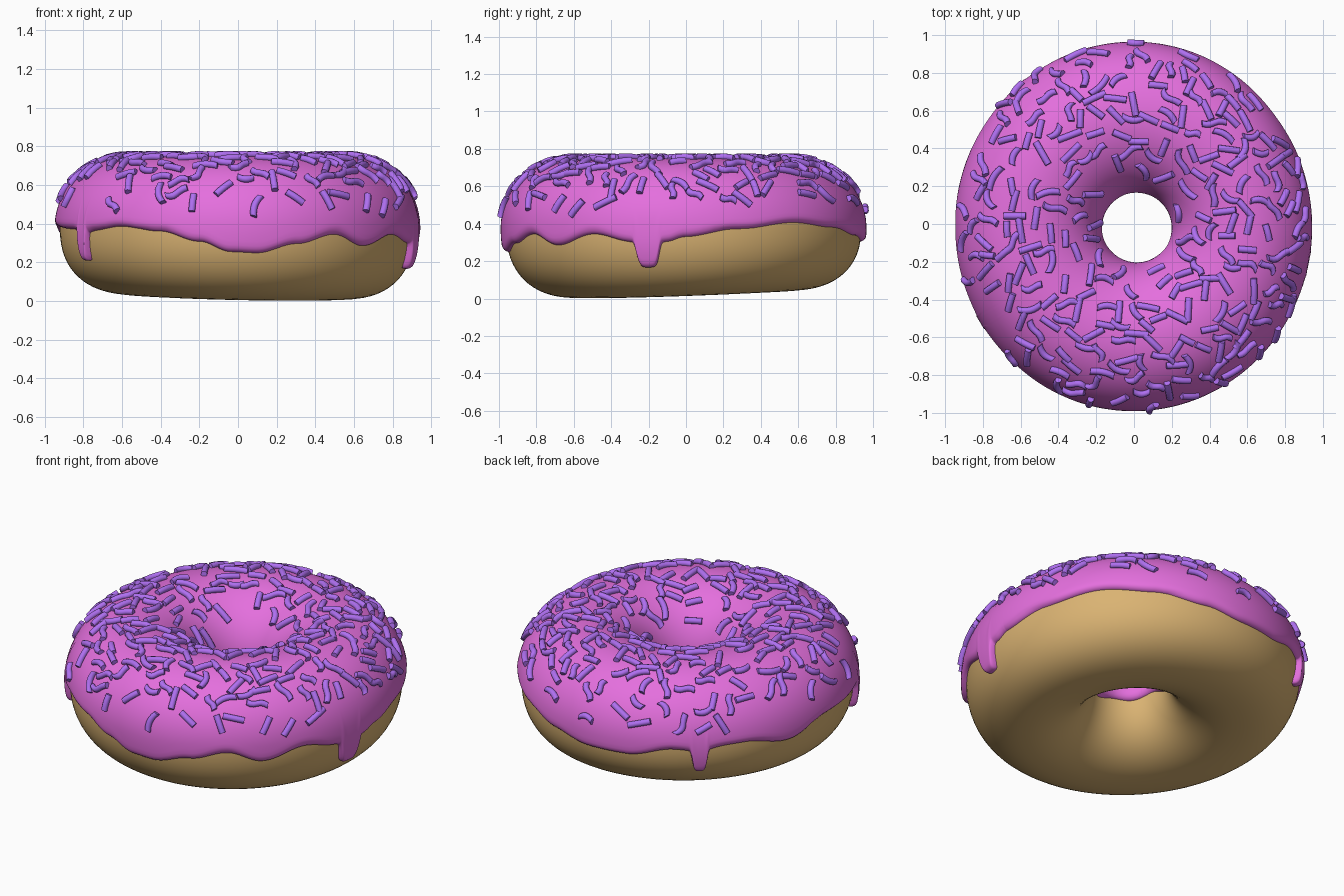
import bpy, bmesh, math, random
from mathutils import Vector

if "Cube" in bpy.data.objects:
    bpy.data.objects.remove(bpy.data.objects["Cube"])

random.seed(7)
ZC, TOP = 0.375, 0.346
CENTER, HOLE_SHIFT = Vector((-0.003, -0.013, 0)), Vector((0.018, -0.006, 0))
POW_UP, POW_LOW = 2.05, 2.3
THICK = 0.028


def material(name, color):
    m = bpy.data.materials.new(name)
    m.diffuse_color = (*color, 1)
    m.use_nodes = True
    m.node_tree.nodes["Principled BSDF"].inputs["Base Color"].default_value = m.diffuse_color
    return m


def add_object(name, bm, mat):
    bmesh.ops.recalc_face_normals(bm, faces=bm.faces)
    me = bpy.data.meshes.new(name)
    bm.to_mesh(me)
    bm.free()
    ob = bpy.data.objects.new(name, me)
    bpy.context.collection.objects.link(ob)
    me.materials.append(mat)
    bpy.context.view_layer.objects.active = ob
    bpy.ops.object.select_all(action='DESELECT')
    ob.select_set(True)
    bpy.ops.object.shade_smooth_by_angle(angle=math.radians(50))
    return ob


def spow(v, p):
    return math.copysign(abs(v) ** p, v)


def ring_point(th, ph):
    """Dough surface: slightly oval ring with a squarish outer side."""
    outer = 1 / math.hypot(math.cos(th) / 0.918, math.sin(th) / 0.95)
    inner = 0.212
    rc, a = (outer + inner) / 2, (outer - inner) / 2
    c, s = math.cos(ph), math.sin(ph)
    pw = POW_UP if s > 0 else POW_LOW
    r = rc + a * (spow(c, 2 / pw) if c > 0 else c)
    lift = 0.025 + 0.02 * math.sin(th) - 0.012 * math.cos(th)
    b = TOP if s > 0 else ZC - lift
    z = ZC + b * spow(s, 2 / pw)
    shift = HOLE_SHIFT * ((outer - r) / (outer - inner))
    return CENTER + shift + Vector((r * math.cos(th), r * math.sin(th), z))


def frame(th, ph):
    """Point, ring tangent, profile tangent and outward normal."""
    e = 0.02
    t = (ring_point(th + e, ph) - ring_point(th - e, ph)).normalized()
    u = (ring_point(th, ph + e) - ring_point(th, ph - e)).normalized()
    return ring_point(th, ph), t, u, t.cross(u).normalized()


def grid(bm, rows, close_rows):
    """Skin a list of vertex rows; the rows themselves form a loop."""
    vs = [[bm.verts.new(p) for p in row] for row in rows]
    n, m = len(vs), len(vs[0])
    for i in range(n):
        for j in range(m if close_rows else m - 1):
            k, l = (i + 1) % n, (j + 1) % m
            bm.faces.new((vs[i][j], vs[k][j], vs[k][l], vs[i][l]))


# Icing rim height around the ring: (degrees, z)
RIM = [(0, .33), (18, .37), (39, .405), (57, .38), (75, .335), (90, .30), (104, .30),
       (120, .355), (145, .37), (162, .32), (180, .385), (205, .37), (218, .365),
       (230, .385), (245, .36), (258, .31), (268, .26), (276, .255), (289, .30),
       (302, .345), (314, .29), (329, .345), (341, .315), (355, .315), (360, .33)]
# Drips: (degrees, tip z, half width)
DRIPS = [(212, .21, .036), (348, .178, .066), (129, .21, .044)]


def rim_base(deg):
    for (a, za), (b, zb) in zip(RIM, RIM[1:]):
        if a <= deg <= b:
            f = (1 - math.cos(math.pi * (deg - a) / (b - a))) / 2
            return za + (zb - za) * f


def drip(deg, a, w):
    """Strength of a drip: a U-shaped tongue with a soft flare at its root."""
    d = math.radians(deg - a) * 0.95 / w
    return 0.85 * math.exp(-d ** 6) + 0.15 * math.exp(-(d / 1.8) ** 2)


def rim(deg):
    z = rim_base(deg)
    for a, tip, w in DRIPS:
        z += (tip - z) * drip(deg, a, w)
    return z


def rim_angle(deg):
    up = rim(deg) > ZC
    v = (rim(deg) - ZC) / (TOP if up else 0.35)
    return math.asin(spow(v, (POW_UP if up else POW_LOW) / 2))


# Dough
bm = bmesh.new()
grid(bm, [[ring_point(2 * math.pi * i / 128, 2 * math.pi * j / 64) for j in range(64)]
          for i in range(128)], True)
add_object("dough", bm, material("dough", (0.70, 0.45, 0.17)))

# Icing: offset skin from the wavy outer rim over the top into the hole,
# a little thicker at the tips of the drips
rows = []
M, EDGE = 40, [0, .002, .006, .012, .02, .03, .045]
for i in range(1080):
    deg = i / 3
    th = math.radians(deg)
    p0 = rim_angle(deg)
    p1 = math.radians(184 + 2.5 * math.sin(3 * th) + 2 * math.sin(5 * th + 1))
    span = p1 - p0
    bulge = sum(drip(deg, a, w) for a, tip, w in DRIPS)
    fr = EDGE + [.045 + .91 * k / M for k in range(1, M)] + [1 - e for e in reversed(EDGE)]
    row = []
    for f in fr:
        p, t, u, n = frame(th, p0 + span * f)
        q = min(1, min(f, 1 - f) / .03)
        thick = THICK + 0.012 * bulge * max(0, 1 - f / .15)
        off = -0.008 + (thick + 0.008) * math.sqrt(1 - (1 - q) ** 2)
        row.append(p + n * off)
    rows.append(row)
bm = bmesh.new()
grid(bm, rows, False)
add_object("icing", bm, material("icing", (0.78, 0.16, 0.73)))

# Sprinkles: short straight or bent rods lying on the icing
bm = bmesh.new()
placed = []
tries = 0
while len(placed) < 265 and tries < 6000:
    tries += 1
    th = random.uniform(0, 2 * math.pi)
    ph = math.radians(random.gauss(80, 34))
    if not math.radians(16) < ph < math.radians(155):
        continue
    p, t, u, n = frame(th, ph)
    if random.random() > math.hypot(p.x, p.y) / 0.8:
        continue
    if any((p - o).length < 0.066 for o in placed):
        continue
    placed.append(p)
    a = random.uniform(0, 2 * math.pi)
    d = t * math.cos(a) + u * math.sin(a)
    side = n.cross(d)
    half = random.uniform(0.043, 0.068)
    bend = random.choice((0, 0, 0, 0, 0.014, -0.018))
    sbend = random.choice((0, 0, 0, 0, 0.008))
    rad = 0.018
    rings = []
    for j in range(7):
        s = j / 3 - 1
        c = (p + n * (THICK + 0.010 - 0.005 * s * s) + d * half * s
             + side * (bend * s * s + sbend * math.sin(math.pi * s)))
        rings.append([bm.verts.new(c + (side * math.cos(g) + n * math.sin(g)) * rad)
                      for g in (math.pi * k / 5 for k in range(10))])
    for r0, r1 in zip(rings, rings[1:]):
        for k in range(10):
            bm.faces.new((r0[k], r0[(k + 1) % 10], r1[(k + 1) % 10], r1[k]))
    bm.faces.new(rings[0])
    bm.faces.new(rings[-1])
add_object("sprinkles", bm, material("sprinkles", (0.43, 0.16, 0.88)))
